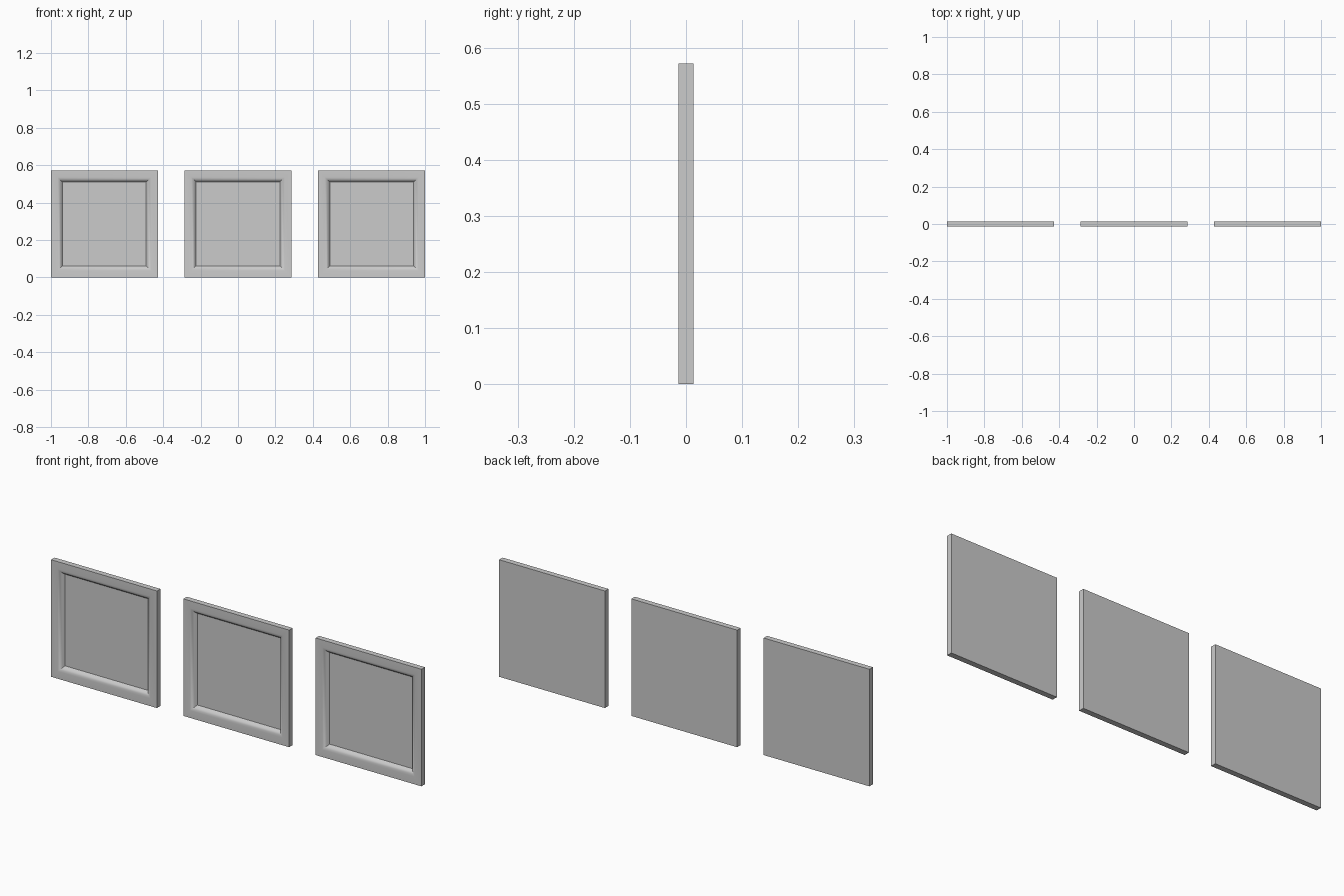
import bpy, bmesh, math

if "Cube" in bpy.data.objects:
    bpy.data.objects.remove(bpy.data.objects["Cube"])

SIZE = 4 / 7          # square panel side
PITCH = 5 / 7         # spacing between panel centres
DEPTH = 0.027

# Frame moulding: (inset from the edge, depth behind the front face)
PROFILE = [(0.0, 0.0), (0.036, 0.0), (0.045, 0.003), (0.054, 0.010), (0.062, 0.020)]


def wall_panel(name, x):
    bm = bmesh.new()

    def ring(inset, y):
        h = SIZE / 2 - inset
        return [bm.verts.new((sx * h, y, SIZE / 2 + sz * h))
                for sx, sz in ((-1, -1), (1, -1), (1, 1), (-1, 1))]

    # Back edge, outer sides, flat frame, then moulding down to the field
    rings = [ring(0.0, DEPTH / 2)] + [ring(i, d - DEPTH / 2) for i, d in PROFILE]
    for a, b in zip(rings, rings[1:]):
        for k in range(4):
            n = (k + 1) % 4
            bm.faces.new((a[k], a[n], b[n], b[k]))
    bm.faces.new(rings[-1])          # recessed field
    bm.faces.new(rings[0][::-1])     # flat back
    bmesh.ops.recalc_face_normals(bm, faces=bm.faces[:])

    mesh = bpy.data.meshes.new(name)
    bm.to_mesh(mesh)
    bm.free()
    obj = bpy.data.objects.new(name, mesh)
    obj.location.x = x
    bpy.context.collection.objects.link(obj)

    # Soft moulding, crisp frame corners
    bpy.ops.object.select_all(action='DESELECT')
    obj.select_set(True)
    bpy.context.view_layer.objects.active = obj
    bpy.ops.object.shade_smooth_by_angle(angle=math.radians(30))


# Row of three matching panels
for name, i in (("left_panel", -1), ("middle_panel", 0), ("right_panel", 1)):
    wall_panel(name, i * PITCH)
